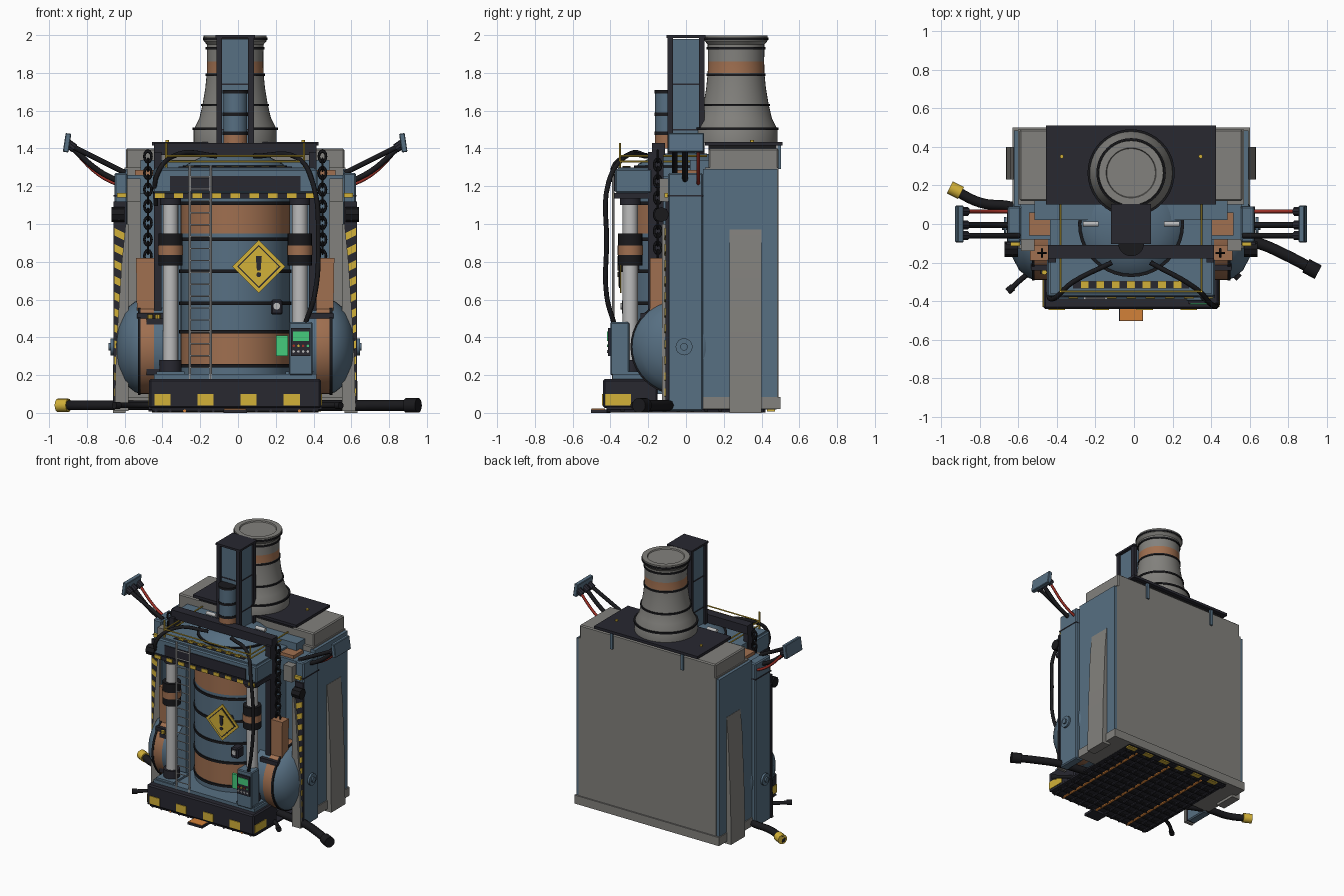
import bpy, bmesh, math
from mathutils import Vector, Matrix

old_cube = bpy.data.objects.get("Cube")
if old_cube:
    bpy.data.objects.remove(old_cube)
made = []

def material(name, *rgb):
    mat = bpy.data.materials.new(name)
    mat.use_nodes = True
    mat.diffuse_color = (*rgb, 1)
    mat.node_tree.nodes["Principled BSDF"].inputs["Base Color"].default_value = (*rgb, 1)
    return mat

blue = material("steel blue", .095, .16, .225)
grey = material("concrete grey", .225, .22, .205)
copper = material("copper brown", .35, .16, .08)
navy = material("dark navy", .021, .021, .03)
black = material("rubber black", .01, .01, .012)
yellow = material("hazard yellow", .65, .44, .04)
silver = material("pale silver", .5, .5, .5)
green = material("screen green", .06, .6, .2)
red = material("cable red", .35, .03, .02)
orange = material("tongue orange", .65, .22, .04)

def add_object(name, data, *materials):
    for mat in materials:
        data.materials.append(mat)
    obj = bpy.data.objects.new(name, data)
    bpy.context.collection.objects.link(obj)
    made.append(obj)
    return obj

def finish(name, bm, *materials):
    mesh = bpy.data.meshes.new(name)
    bmesh.ops.recalc_face_normals(bm, faces=bm.faces)
    bm.to_mesh(mesh)
    bm.free()
    return add_object(name, mesh, *materials)

def box(name, mat, xs, ys, zs, bevel=0):
    bm = bmesh.new()
    bmesh.ops.create_cube(bm, size=1)
    for vert in bm.verts:
        vert.co = [(low + high) / 2 + part * (high - low) for part, (low, high) in zip(vert.co, (xs, ys, zs))]
    if bevel:
        bmesh.ops.bevel(bm, geom=bm.edges[:], offset=bevel, segments=1, affect='EDGES')
    return finish(name, bm, mat)

def wide(half, centre=0):
    return (centre - half, centre + half)

def sided(side, inner, outer):
    return tuple(sorted((side * inner, side * outer)))

def rod(name, mat, start, end, radius, sides=16):
    start, end = Vector(start), Vector(end)
    bm = bmesh.new()
    turn = (end - start).to_track_quat('Z', 'Y').to_matrix().to_4x4()
    bmesh.ops.create_cone(bm, cap_ends=True, segments=sides, radius1=radius, radius2=radius,
                          depth=(end - start).length, matrix=Matrix.Translation((start + end) / 2) @ turn)
    return finish(name, bm, mat)

def lathe(name, profile, place, rule, turn=Matrix()):
    # Spin a (radius, height) outline; the rule picks copper bands by height
    bm = bmesh.new()
    verts = [bm.verts.new((radius, 0, height)) for radius, height in profile]
    edges = [bm.edges.new(pair) for pair in zip(verts, verts[1:])]
    bmesh.ops.spin(bm, geom=verts + edges, cent=(0, 0, 0), axis=(0, 0, 1), angle=math.tau, steps=40)
    bmesh.ops.remove_doubles(bm, verts=bm.verts, dist=.0005)
    for face in bm.faces:
        face.material_index = int(rule(face.calc_center_median().z))
    bm.transform(Matrix.Translation(place) @ turn)
    return finish(name, bm, grey if name == "chimney" else blue, copper)

def ring(name, y, height, radius, thick=.018):
    rod(name, black, (0, y, height - thick / 2), (0, y, height + thick / 2), radius, 40)

def prism(name, mat, outline, ys):
    bm = bmesh.new()
    face = bm.faces.new([bm.verts.new((x, ys[0], z)) for x, z in outline])
    moved = bmesh.ops.extrude_face_region(bm, geom=[face])["geom"]
    bmesh.ops.translate(bm, vec=(0, ys[1] - ys[0], 0), verts=[g for g in moved if isinstance(g, bmesh.types.BMVert)])
    return finish(name, bm, mat)

def hose(name, mat, points, radius):
    curve = bpy.data.curves.new(name, 'CURVE')
    curve.dimensions, curve.use_fill_caps = '3D', True
    curve.bevel_depth, curve.bevel_resolution, curve.resolution_u = radius, 2, 6
    spline = curve.splines.new('BEZIER')
    spline.bezier_points.add(len(points) - 1)
    for knot, point in zip(spline.bezier_points, points):
        knot.co = point
        knot.handle_left_type = knot.handle_right_type = 'AUTO'
    add_object(name, curve, mat)

# Rear housing and roof plate
box("rear_block", grey, wide(.585), (.1, .49), (.06, 1.3))
box("rear_top", grey, wide(.578), (.12, .49), (1.28, 1.4), .008)
box("rear_base", grey, wide(.615), (.09, .5), (.02, .085))
box("roof_plate", navy, wide(.44), (.1, .51), (1.415, 1.435))
box("roof_seat", black, wide(.4), (.12, .48), (1.39, 1.42))
box("inner_wall", blue, wide(.5), (.02, .12), (.1, 1.34))
for x in wide(.3):
    box("rear_pin", blue, wide(.011, x), (.485, .502), (1.29, 1.42))
    rod("roof_lamp", yellow, (x * 1.2, .35, 1.43), (x * 1.2, .35, 1.445), .01)

# Chimney with rings
chimney = [(0, 1.43), (.22, 1.43), (.22, 1.5), (.19, 1.56), (.173, 1.63), (.158, 1.72), (.15, 1.8),
           (.149, 1.86), (.15, 1.95), (.167, 1.97), (.167, 1.998), (.13, 1.998), (.126, 1.99), (0, 1.99)]
lathe("chimney", chimney, (0, .265, 0), lambda z: 1.8 < z < 1.86)
for height, radius in ((1.505, .226), (1.63, .18), (1.79, .157), (1.93, .156), (1.98, .171)):
    ring("chimney_ring", .265, height, radius, .013)

# Square lift tower and its piston
box("tower", blue, wide(.085), wide(.08), (1.3, 1.98))
for x in wide(.084):
    for y in wide(.084):
        box("tower_corner", navy, wide(.015, x), wide(.015, y), (1.37, 1.985))
box("tower_cap", navy, wide(.104), wide(.104), (1.985, 2))
for height in (1.5, 1.74):
    box("tower_band", navy, wide(.088), wide(.083), wide(.004, height))
lathe("tower_piston", [(0, 1.4), (.063, 1.4), (.063, 1.475), (.063, 1.7), (0, 1.7)], (0, -.1, 0), lambda z: 1.4 < z < 1.47)
for height in (1.48, 1.58, 1.7):
    ring("tower_piston_ring", -.1, height, .067)

# Main boiler
boiler = [(0, .15), (.29, .15), (.29, .26), (.29, .42), (.29, .95), (.29, 1.1), (.29, 1.27),
          (.25, 1.32), (.17, 1.36), (.08, 1.378), (0, 1.38)]
lathe("boiler", boiler, (0, 0, 0), lambda z: .26 < z < .42 or .95 < z < 1.1)
for height in (.25, .43, .58, .75, .92, 1.11, 1.3):
    ring("boiler_ring", 0, height, .298 if height < 1.2 else .275)

tank = [(.25, .33), (.25, .43), (.25, .5), (.24, .53), (.2, .58), (.13, .617), (.06, .633), (0, .635)]
for side, word in ((1, "left_"), (-1, "right_")):
    # Dished tank end with a valve
    lathe(word + "tank", tank, (0, -.04, .35), lambda z: .43 < z < .5, Matrix.Rotation(side * math.pi / 2, 4, 'Y'))
    rod(word + "tank_ring", black, (side * .5, -.04, .35), (side * .515, -.04, .35), .254, 40)
    rod(word + "valve_stem", blue, (side * .62, -.01, .35), (side * .67, -.01, .35), .02)
    rod(word + "valve_disc", blue, (side * .645, -.01, .35), (side * .66, -.01, .35), .045)

    # Side wall, column, tapered buttresses and hazard edge
    box(word + "side_wall", blue, sided(side, .57, .608), (.09, .485), (.08, 1.29))
    box(word + "column", blue, sided(side, .57, .64), (-.095, .09), (.01, 1.27), .008)
    box(word + "column_edge", navy, sided(side, .575, .645), (-.108, -.09), (.02, 1.12))
    box(word + "column_band", navy, sided(side, .6, .643), (-.097, .092), (1.145, 1.153))
    prism(word + "buttress", grey, [(side * x, z) for x, z in
          ((.58, 0), (.648, 0), (.645, .3), (.625, .8), (.61, .97), (.58, .97))], (.23, .4))
    prism(word + "front_wedge", grey, [(side * x, z) for x, z in
          ((.565, .01), (.638, .01), (.63, .35), (.6, .8), (.58, 1), (.565, 1))], (-.128, -.106))
    for step in range(11):
        low = .06 + step * .085
        prism(word + "column_stripe", yellow, [(side * .58, low), (side * .64, low + .03),
              (side * .64, low + .07), (side * .58, low + .04)], (-.113, -.107))
    box(word + "beam_end_stripe", yellow, sided(side, .575, .625), (-.113, -.09), (1.14, 1.165))
    box(word + "grey_cabinet", grey, sided(side, .5, .572), (-.14, .1), (1.12, 1.24))
    box(word + "copper_block", copper, sided(side, .42, .53), (-.06, .06), (1.18, 1.285))
    box(word + "shoulder", blue, sided(side, .4, .57), (-.08, .11), (1.16, 1.26))
    rod(word + "column_knob", navy, (side * .615, -.16, 1.05), (side * .615, -.1, 1.05), .026, 12)
    rod(word + "knob_bolt", black, (side * .585, -.13, 1.05), (side * .655, -.13, 1.05), .04, 8)

    # Connector head on swept cables
    head = box(word + "connector", blue, wide(.015), wide(.095), wide(.05), .004)
    head.location, head.rotation_euler = (side * .89, 0, 1.43), (0, side * -.15, 0)
    for y, mat, thick, drop in ((-.06, black, .014, -.05), (-.005, black, .015, .01), (.065, red, .01, .03)):
        hose(word + "connector_cable", mat, [(side * .58, y, 1.22 - drop), (side * .72, y, 1.29 - drop),
             (side * .88, y, 1.42)], thick)
        rod(word + "cable_plug", navy, (side * .85, y, 1.4), (side * .885, y, 1.425), .024, 10)

    # Front piston, hanging chain, counterweight and frame
    x = side * .342
    rod(word + "piston", silver, (x, -.295, .25), (x, -.295, 1.12), .04, 24)
    for low, high, radius, mat in ((.78, .95, .064, black), (.835, .885, .067, copper),
                                   (.2, .28, .058, navy), (1.1, 1.17, .055, navy)):
        rod(word + "piston_sleeve", mat, (x, -.295, low), (x, -.295, high), radius, 24)
    box(word + "piston_foot", blue, wide(.075, x), (-.38, -.2), (.17, .22))
    for link in range(13):
        bpy.ops.mesh.primitive_torus_add(major_segments=12, minor_segments=6, major_radius=.019, minor_radius=.007,
            location=(side * .462, -.15, .83 + link * .044), rotation=(math.pi / 2, 0, link % 2 * math.pi / 2))
        chain_link = bpy.context.object
        chain_link.name, chain_link.scale.y = word + "chain_link", 1.5
        chain_link.data.materials.append(black)
        made.append(chain_link)
    prism(word + "counterweight", copper, [(side * a, z) for a, z in
          ((.4, .52), (.52, .52), (.525, .82), (.42, .82))], (-.19, -.11))
    box(word + "counterweight_shelf", navy, sided(side, .37, .52), (-.24, -.1), (.5, .53))
    box(word + "frame_post", navy, sided(side, .39, .43), (-.2, -.12), (.17, 1.38))
    box(word + "frame_panel", blue, sided(side, .3, .41), (-.18, .05), (.17, 1.17))
    rod(word + "dome_handle", silver, (side * .17, 0, 1.385), (side * .25, 0, 1.385), .014)

# Crossbeam, deck, dark gantry and yellow railing
box("crossbeam", blue, wide(.435), (-.375, -.18), (1.165, 1.29), .008)
box("crossbeam_vent", navy, wide(.345), (-.382, -.37), (1.175, 1.255))
box("crossbeam_strip", navy, wide(.435), (-.38, -.2), (1.135, 1.165))
box("upper_deck", blue, wide(.42), (-.36, .11), (1.25, 1.3))
box("deck_strip", navy, wide(.3), (-.335, -.295), (1.3, 1.304))
for step in range(-4, 5):
    x = step * .1
    box("beam_stripe", yellow, wide(.025, x), (-.385, -.38), (1.137, 1.163))
    if abs(step) < 4:
        box("deck_stripe", yellow, wide(.02, x * .8), (-.335, -.295), (1.304, 1.308))
box("gantry", navy, wide(.43), (-.18, -.11), (1.365, 1.43))
for height in (1.33, 1.36):
    for x in wide(.365):
        rod("side_rail", yellow, (x, -.35, height), (x, .11, height), .005, 8)
        rod("rail_post", yellow, (x, -.35, 1.29), (x, -.35, 1.43), .006, 8)
    rod("front_rail", yellow, (-.365, -.35, height), (.365, -.35, height), .005, 8)

# Ladder
for x in (-.24, -.13):
    rod("ladder_rail", silver, (x, -.385, .18), (x, -.385, 1.31), .007, 8)
for step in range(17):
    height = .24 + step * .063
    rod("ladder_rung", silver, (-.24, -.385, height), (-.13, -.385, height), .0035, 8)

# Diamond warning sign: stacked plates and a mark
for half, mat, front in ((.14, yellow, -.35), (.115, navy, -.354), (.105, yellow, -.358)):
    prism("warning_plate", mat, [(.125 + half * math.cos(a), .775 + half * math.sin(a))
          for a in (0, math.pi / 2, math.pi, -math.pi / 2)], (front, front + .008))
prism("warning_bar", navy, [(.115, .755), (.135, .755), (.141, .83), (.109, .83)], (-.363, -.357))
rod("warning_dot", navy, (.125, -.363, .732), (.125, -.357, .732), .013)
rod("sign_bracket", navy, (.125, -.35, .775), (.125, -.25, .775), .03, 8)

# Control cabinet, screens and small instruments
box("control_cabinet", blue, (.285, .41), (-.4, -.3), (.2, .48), .006)
box("control_face", navy, (.295, .4), (-.412, -.398), (.3, .45))
box("control_screen", green, (.305, .39), (-.417, -.41), (.38, .43))
box("side_screen", green, (.215, .28), (-.36, -.34), (.3, .41))
for step, lamp in enumerate((red, yellow, red, green)):
    for height, mat in ((.325, silver), (.355, lamp)):
        x = .31 + step * .025
        rod("control_button", mat, (x, -.418, height), (x, -.41, height), .007, 8)
box("gauge_box", navy, (.19, .25), (-.34, -.26), (.52, .6), .008)
rod("gauge_dial", silver, (.22, -.346, .565), (.22, -.34, .565), .018)
box("lever_box", navy, (-.47, -.38), (-.26, -.18), (.2, .5))
for x in (-.45, -.41):
    rod("lever_lamp", yellow, (x, -.25, .5), (x, -.25, .52), .014, 8)

# Front hoses
hose("control_hose", black, [(.1, -.2, 1.36), (.33, -.33, 1.35), (.41, -.41, 1.22), (.44, -.42, .9),
     (.42, -.42, .62), (.37, -.38, .47)], .013)
hose("deck_hose", black, [(-.1, -.2, 1.36), (-.3, -.3, 1.37), (-.41, -.39, 1.27), (-.42, -.3, 1.1)], .013)

# Bumper, plinth and orange tongue
box("bumper", navy, wide(.455), (-.44, -.15), (.025, .18), .01)
box("plinth", blue, wide(.43), (-.39, .1), (.1, .205))
for step in range(4):
    box("bumper_stripe", yellow, wide(.043, -.385 + step * .228), (-.445, -.438), (.04, .1))
for x in wide(.455):
    box("bumper_end_stripe", yellow, wide(.004, x), (-.43, -.29), (.04, .1))
box("tongue_frame", navy, wide(.062), (-.503, -.4), (0, .019))
box("tongue", orange, wide(.058), (-.5, -.43), (.017, .022))

# Underside grating and hazard edge
box("underplate", navy, wide(.46), (-.42, .48), (.018, .03))
for step in range(12):
    y, x = -.41 + step * .074, -.42 + step * .076
    rod("grating_bar", black, wide(.44, 0)[:1] + (y, .014), (.44, y, .014), .011, 6)
    rod("grating_rib", orange if step % 4 == 2 else navy, (x, -.42, .01), (x, .42, .01), .009, 6)
    box("rear_edge_stripe", yellow if step % 2 else navy, wide(.038, x), (.43, .47), (.008, .017))

# Ground pipes with couplings
for name, mat, route, radius in (
        ("left_pipe", black, [(.4, -.05), (.66, -.1), (.8, -.16), (.97, -.25)], .029),
        ("right_pipe", yellow, [(-.4, 0), (-.62, .09), (-.78, .11), (-.94, .19)], .026),
        ("right_front_pipe", black, [(-.4, -.2), (-.52, -.25), (-.64, -.35)], .014),
        ("left_front_pipe", black, [(.4, -.15), (.5, -.22), (.56, -.28)], .014)):
    path = [Vector((x, y, .04)) for x, y in route]
    hose(name, black, path, radius)
    along = (path[-1] - path[-2]).normalized()
    rod(name + "_end", mat, path[-1] - along * radius * 2.5, path[-1], radius * 1.35)

# Centre the whole machine and smooth the rounded parts
bpy.ops.object.select_all(action='DESELECT')
for obj in made:
    obj.location.x -= .015
    if obj.type == 'MESH':
        obj.select_set(True)
        bpy.context.view_layer.objects.active = obj
bpy.ops.object.shade_smooth_by_angle(angle=math.radians(35))
